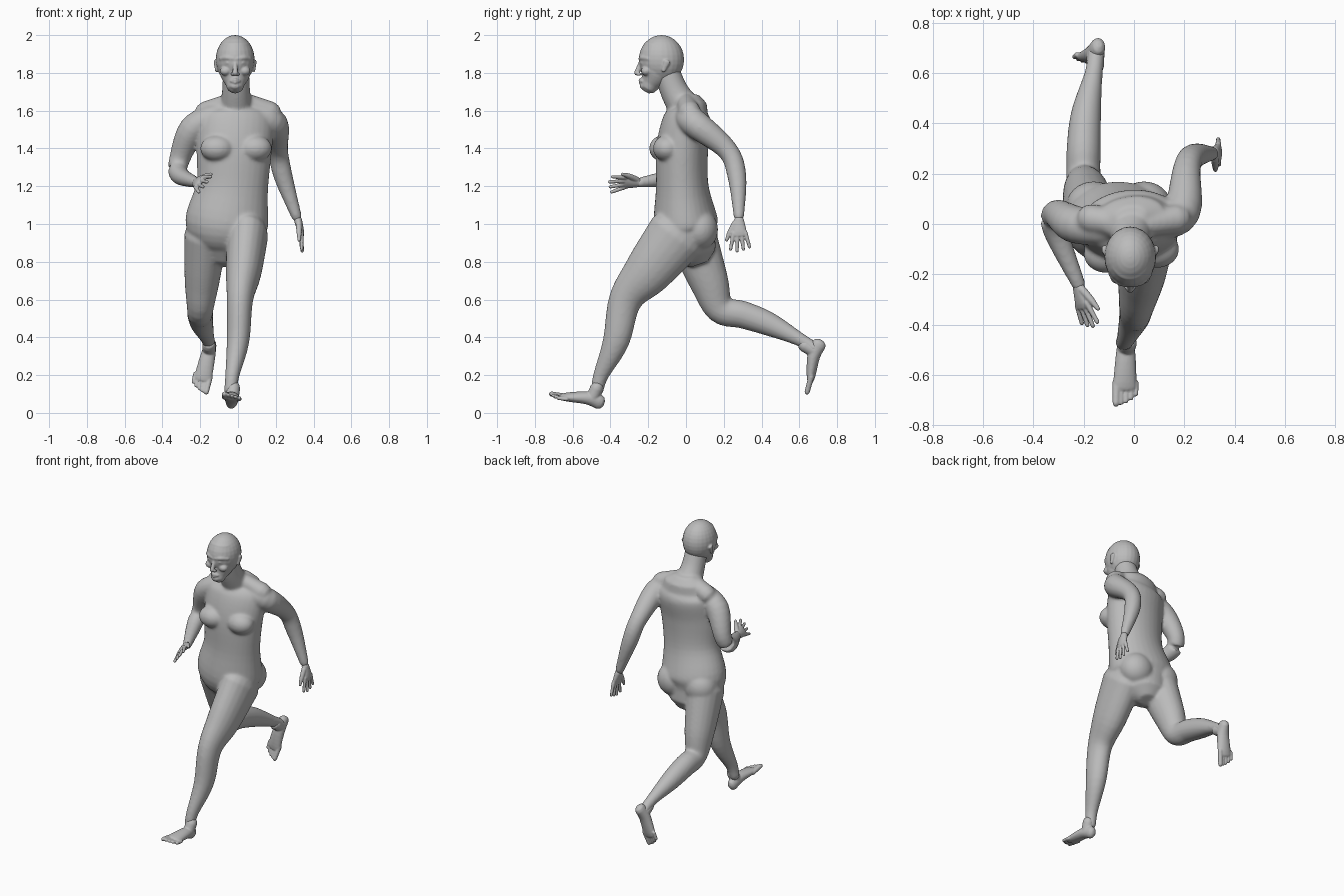
import bpy, bmesh, math
from mathutils import Vector, Matrix

default_cube = bpy.data.objects.get("Cube")
if default_cube:
    bpy.data.objects.remove(default_cube, do_unlink=True)

skin = bpy.data.materials.new("plain_grey")
skin.use_nodes = True
skin.diffuse_color = (.5, .5, .5, 1)
skin.node_tree.nodes["Principled BSDF"].inputs["Base Color"].default_value = skin.diffuse_color

ACROSS, FORWARD, UPWARD = Vector((1, 0, 0)), Vector((0, -1, 0)), Vector((0, 0, 1))


def smooth_path(rings, steps):
    """Curve through the given (x, y, z, radius) rings."""
    rings = [Vector(ring) for ring in rings]
    last = len(rings) - 1
    path = []
    for i in range(last):
        start, end = rings[i], rings[i + 1]
        leave = (end - rings[max(i - 1, 0)]) / 2
        arrive = (rings[min(i + 2, last)] - start) / 2
        for step in range(steps):
            t = step / steps
            ease = t * t * (3 - 2 * t)
            path.append(start.lerp(end, ease) + leave * t * (1 - t) ** 2 - arrive * t * t * (1 - t))
    return path + [rings[last]]


def tube(bm, rings, side_hint=ACROSS, depth=(1, 1), twist=(0, 0), frame=Matrix(), sides=20, steps=5):
    """Loft elliptical rings with rounded ends; depth and twist run from start to end."""
    path = smooth_path(rings, steps)
    last = len(path) - 1
    loops = []
    for i, ring in enumerate(path):
        along = i / last
        centre, width = ring.xyz, ring.w
        ratio = depth[0] + (depth[1] - depth[0]) * along
        tangent = (path[min(i + 1, last)].xyz - path[max(i - 1, 0)].xyz).normalized()
        side = (side_hint - tangent * side_hint.dot(tangent)).normalized()
        side.rotate(Matrix.Rotation(math.radians(twist[0] + (twist[1] - twist[0]) * along), 3, tangent))
        other = tangent.cross(side) * ratio
        # quarter-round caps at both ends
        angles = [0]
        if i == 0:
            angles = [-1.2, -.6, 0]
        elif i == last:
            angles = [0, .6, 1.2]
        for cap in angles:
            middle = centre + tangent * math.sin(cap) * width * min(ratio, 1)
            size = width * math.cos(cap)
            loop = []
            for j in range(sides):
                turn = math.tau * j / sides
                point = middle + (side * math.cos(turn) + other * math.sin(turn)) * size
                loop.append(bm.verts.new(frame @ point))
            loops.append(loop)
    for low, high in zip(loops, loops[1:]):
        for j in range(sides):
            k = (j + 1) % sides
            bm.faces.new((low[j], low[k], high[k], high[j]))
    bm.faces.new(loops[0][::-1])
    bm.faces.new(loops[-1])


def ball(bm, centre, radii):
    placement = Matrix.Translation(centre) @ Matrix.Diagonal(radii).to_4x4()
    bmesh.ops.create_uvsphere(bm, u_segments=24, v_segments=16, radius=1, matrix=placement)


def finish(bm, name, voxel, softness):
    """Fuse the overlapping volumes into one skin and soften the joins."""
    bmesh.ops.recalc_face_normals(bm, faces=bm.faces)
    mesh = bpy.data.meshes.new(name)
    bm.to_mesh(mesh)
    bm.free()
    mesh.materials.append(skin)
    part = bpy.data.objects.new(name, mesh)
    bpy.context.collection.objects.link(part)
    fuse = part.modifiers.new("fuse", 'REMESH')
    fuse.mode = 'VOXEL'
    fuse.voxel_size = voxel
    fuse.use_smooth_shade = True
    soften = part.modifiers.new("soften", 'SMOOTH')
    soften.factor = .5
    soften.iterations = softness


def local_frame(origin, forward, up, mirror):
    """Local x runs to the tips, y to the thumb or big toe, z to the back of the hand or foot."""
    forward, up = Vector(forward).normalized(), Vector(up)
    up = (up - forward * up.dot(forward)).normalized()
    frame = Matrix((forward, forward.cross(up) * mirror, up)).transposed().to_4x4()
    frame.translation = origin
    return frame


def build_body():
    bm = bmesh.new()
    # torso, turned at the chest against the hips
    tube(bm, [(-.06, .03, .9, .16), (-.06, 0, 1, .22), (-.03, -.02, 1.2, .19),
              (-.02, -.02, 1.4, .2), (-.01, .01, 1.55, .2), (-.01, .02, 1.6, .16)],
         depth=(.82, .6), twist=(-5, 8), sides=32)
    # neck
    tube(bm, [(-.01, 0, 1.6, .09), (-.01, -.06, 1.7, .075), (-.01, -.1, 1.8, .07)])
    for side in (-1, 1):
        # chest, buttocks and the slopes from neck to shoulders
        ball(bm, (side * .1 - .01, side * .01 - .11, 1.4), (.09, .075, .07))
        ball(bm, (side * .1 - .06, .07, .97), (.11, .1, .11))
        tube(bm, [(side * .05, 0, 1.64, .05), (side * .17, .02, 1.59, .06)])
    # left arm swings back, right arm bends forward
    tube(bm, [(.1, 0, 1.57, .065), (.19, .05, 1.53, .075), (.21, .22, 1.39, .055),
              (.24, .27, 1.25, .05), (.31, .28, 1.04, .028)])
    tube(bm, [(-.13, -.02, 1.57, .065), (-.24, 0, 1.5, .075), (-.31, .04, 1.34, .055),
              (-.31, -.03, 1.26, .05), (-.22, -.24, 1.22, .028)], side_hint=UPWARD - FORWARD)
    # left leg reaches forward, right leg trails with a bent knee
    tube(bm, [(.05, -.05, .94, .11), (.03, -.2, .75, .095), (.01, -.32, .6, .07),
              (0, -.37, .38, .06), (-.03, -.45, .2, .038), (-.04, -.47, .12, .034)], depth=(1.45, 1))
    tube(bm, [(-.17, .03, .94, .115), (-.19, .12, .7, .093), (-.2, .18, .55, .07), (-.2, .3, .52, .068),
              (-.19, .44, .47, .06), (-.16, .6, .39, .036), (-.15, .68, .34, .035)], depth=(1.15, 1))
    finish(bm, "body", .009, 8)


def build_head():
    bm = bmesh.new()
    middle = -.015
    # skull, face, chin and nose
    ball(bm, (middle, -.13, 1.87), (.103, .12, .13))
    tube(bm, [(middle, -.19, 1.74, .05), (middle, -.16, 1.8, .083), (middle, -.15, 1.9, .092)], sides=28)
    ball(bm, (middle, -.22, 1.73), (.03, .025, .02))
    tube(bm, [(middle, -.24, 1.86, .009), (middle, -.26, 1.8, .015)])
    for side in (-1, 1):
        def at(offset, y, z):
            return middle + side * offset, y, z
        # brow, eye, cheek, nostril and ear
        tube(bm, [(*at(.01, -.24, 1.875), .012), (*at(.045, -.23, 1.88), .013), (*at(.075, -.2, 1.875), .012)],
             side_hint=UPWARD)
        ball(bm, at(.036, -.23, 1.853), (.016, .012, .009))
        ball(bm, at(.05, -.21, 1.81), (.03, .028, .025))
        ball(bm, at(.014, -.25, 1.793), (.011, .012, .009))
        tube(bm, [(*at(.105, -.1, 1.86), .018), (*at(.1, -.12, 1.81), .01)], side_hint=FORWARD, depth=(.5, .6))
        # upper and lower lip
        for height in (1.75, 1.764):
            tube(bm, [(*at(0, -.243, height), .009), (*at(.025, -.232, 1.757), .005)], side_hint=UPWARD)
    finish(bm, "head", .005, 4)


def build_hand(name, wrist, forward, back, mirror):
    bm = bmesh.new()
    layout = dict(side_hint=Vector((0, 1, 0)), frame=local_frame(wrist, forward, back, mirror))
    # palm, four fanned fingers and thumb
    tube(bm, [(0, 0, 0, .027), (.08, 0, 0, .042)], depth=(.8, .3), **layout)
    for finger in range(4):
        across = .032 - finger * .021
        reach = .165 - abs(finger - 1.2) * .012
        tube(bm, [(.07, across, 0, .012), (reach, across * 1.6, -.018, .009)], sides=10, **layout)
    tube(bm, [(.015, .02, 0, .017), (.06, .05, -.01, .014), (.1, .07, -.02, .009)], sides=10, **layout)
    finish(bm, name, .004, 2)


def build_foot(name, heel, forward, top, mirror):
    bm = bmesh.new()
    layout = dict(side_hint=Vector((0, 1, 0)), frame=local_frame(heel, forward, top, mirror))
    # sole and instep, ankle, then toes
    tube(bm, [(.03, 0, .04, .03), (.1, 0, .045, .04), (.22, 0, .02, .048)], depth=(1.3, .4), **layout)
    tube(bm, [(.07, 0, .05, .036), (.06, 0, .11, .035)], **layout)
    for toe in range(5):
        across = .034 - toe * .02
        thickness = .011 if toe else .016
        tube(bm, [(.2, across, .02, thickness), (.285 - toe * toe * .0025, across, .014, thickness * .9)],
             sides=10, **layout)
    finish(bm, name, .0045, 3)


build_body()
build_head()
build_hand("left_hand", (.318, .28, 1.02), (.25, .05, -1), (1, 0, .2), 1)
build_hand("right_hand", (-.22, -.25, 1.22), (.2, -1, 0), (-.8, 0, .6), -1)
build_foot("left_foot", (-.04, -.44, .012), (0, -1, .25), (.15, 0, 1), 1)
build_foot("right_foot", (-.135, .75, .375), (-.25, -.35, -1), (-.1, -1, .1), -1)
